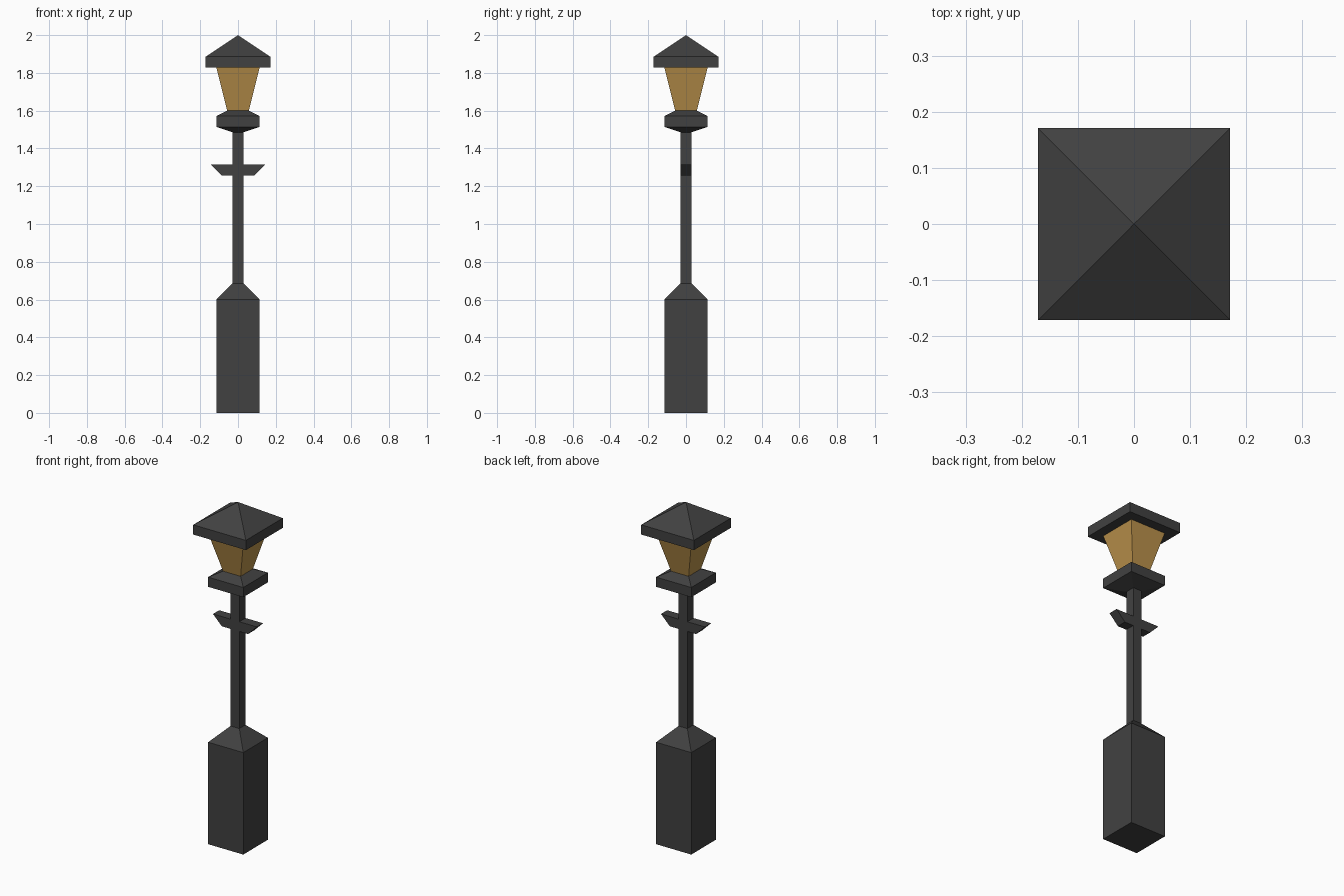
import bpy, bmesh

if "Cube" in bpy.data.objects:
    bpy.data.objects.remove(bpy.data.objects["Cube"])

U = 2 / 70  # the model sits on a regular grid, 70 steps tall


def material(name, rgb):
    m = bpy.data.materials.new(name)
    m.diffuse_color = (*rgb, 1)
    m.use_nodes = True
    m.node_tree.nodes["Principled BSDF"].inputs["Base Color"].default_value = m.diffuse_color
    return m


IRON = material("dark iron", (0.053, 0.053, 0.053))
GLASS = material("amber glass", (0.50, 0.29, 0.072))


def loft(name, sections, mat):
    """Stack rectangular sections (half x, half y, z); zero size makes a point."""
    bm = bmesh.new()
    rings = []
    for hx, hy, z in sections:
        corners = [(-1, -1), (1, -1), (1, 1), (-1, 1)] if hx else [(0, 0)]
        rings.append([bm.verts.new((sx * hx * U, sy * hy * U, z * U)) for sx, sy in corners])
    for low, high in zip(rings, rings[1:]):
        for i in range(4):
            j = (i + 1) % 4
            if len(high) == 1:
                bm.faces.new((low[i], low[j], high[0]))
            else:
                bm.faces.new((low[i], low[j], high[j], high[i]))
    for ring in (rings[0], rings[-1]):
        if len(ring) == 4:
            bm.faces.new(ring)
    bmesh.ops.recalc_face_normals(bm, faces=bm.faces)
    mesh = bpy.data.meshes.new(name)
    bm.to_mesh(mesh)
    bm.free()
    mesh.materials.append(mat)
    bpy.context.collection.objects.link(bpy.data.objects.new(name, mesh))


# Pedestal with sloped shoulders, and the slim pole on top
loft("pedestal", [(4, 4, 0), (4, 4, 21), (1, 1, 24)], IRON)
loft("pole", [(1, 1, 24), (1, 1, 52)], IRON)

# Ladder bar with slanted ends
loft("ladder_bar", [(3, 1, 44), (5, 1, 46)], IRON)

# Collar under the lantern, bevelled below and above
loft("lantern_collar", [(1, 1, 52), (4, 4, 53), (4, 4, 55), (2, 2, 56)], IRON)

# Flared glass and pyramid roof
loft("lantern_glass", [(2, 2, 56), (4, 4, 64)], GLASS)
loft("lantern_roof", [(6, 6, 64), (6, 6, 66), (0, 0, 70)], IRON)
